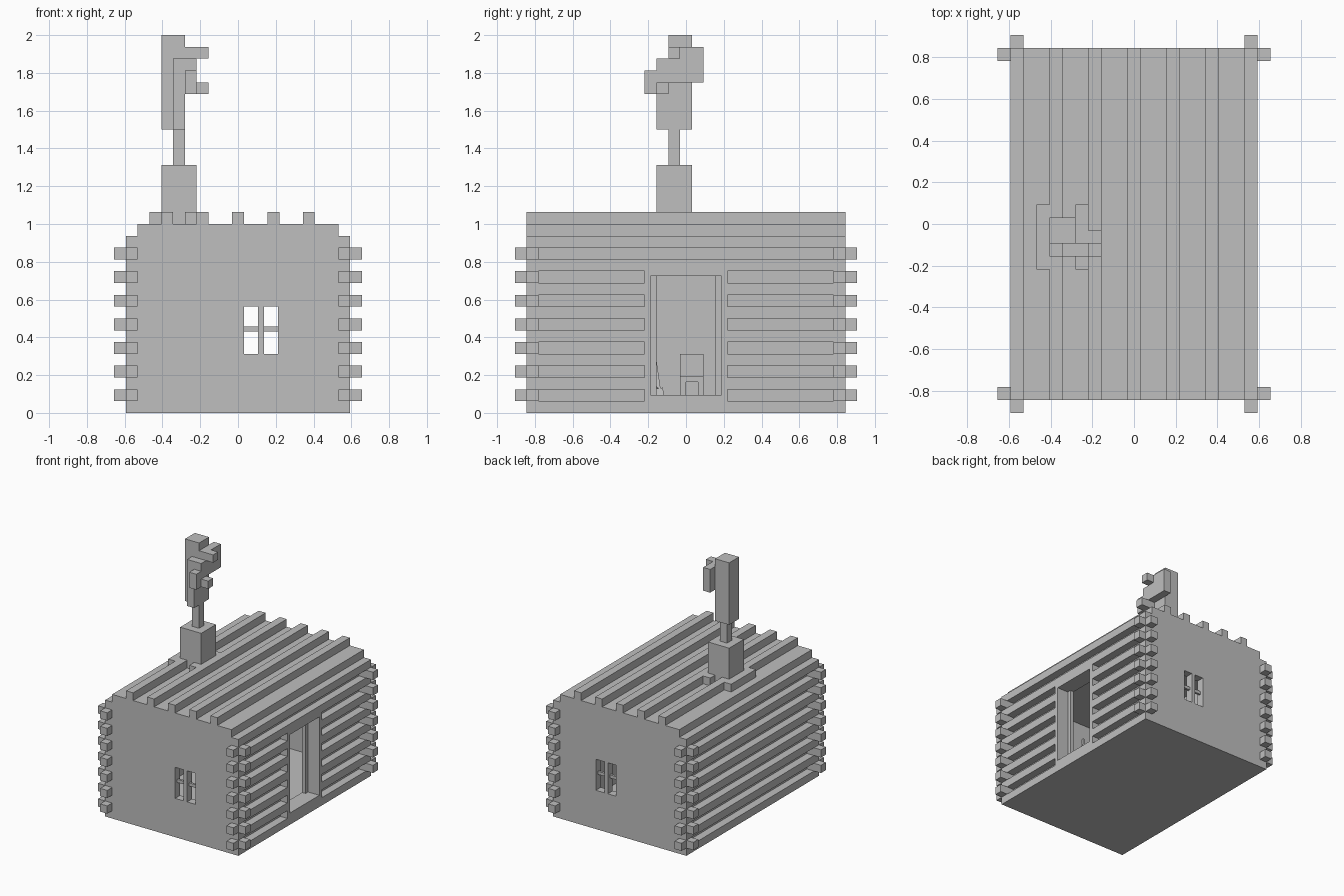
import bpy, bmesh
from mathutils import Matrix, Vector

U = 0.0625  # one building block

cube = bpy.data.objects.get("Cube")
if cube:
    bpy.data.objects.remove(cube, do_unlink=True)

grey = bpy.data.materials.new("plain grey")
grey.use_nodes = True
colour = (0.52, 0.52, 0.52, 1)
grey.diffuse_color = colour
grey.node_tree.nodes["Principled BSDF"].inputs["Base Color"].default_value = colour


def finish(name, bm):
    bmesh.ops.recalc_face_normals(bm, faces=bm.faces)
    mesh = bpy.data.meshes.new(name)
    bm.to_mesh(mesh)
    bm.free()
    mesh.materials.append(grey)
    ob = bpy.data.objects.new(name, mesh)
    bpy.context.collection.objects.link(ob)
    return ob


def blocks(name, boxes):
    """One object from boxes given as (x0, x1, y0, y1, z0, z1) in block units."""
    bm = bmesh.new()
    for x0, x1, y0, y1, z0, z1 in boxes:
        size = Matrix.Diagonal((x1 - x0, y1 - y0, z1 - z0, 1))
        centre = Vector((x0 + x1, y0 + y1, z0 + z1)) / 2
        bmesh.ops.create_cube(bm, size=1, matrix=Matrix.Scale(U, 4) @ Matrix.Translation(centre) @ size)
    return finish(name, bm)


def mirrored(s, a, b):
    """Range from a to b, flipped when s is negative."""
    return (a, b) if s > 0 else (-b, -a)


# Floor slab and roof slab
blocks("floor", [(-9.5, 9.5, -13.5, 13.5, 0, 1)])
blocks("roof_slab", [(-8.5, 8.5, -12.5, 12.5, 15, 16)])

# Gable walls with stepped shoulders and a two-pane window each
profile = [(-9.5, 1), (9.5, 1), (9.5, 15), (8.5, 15), (8.5, 16), (-8.5, 16), (-8.5, 15), (-9.5, 15)]
cutter = blocks("window_cutter", [(0.5, 1.7, -20, 20, 5, 9), (2.2, 3.4, -20, 20, 5, 9)])
cutter.hide_render = True
cutter.hide_viewport = True
for s, name in ((-1, "front"), (1, "back")):
    bm = bmesh.new()
    y0, y1 = mirrored(s, 12.5, 13.5)
    face = bm.faces.new([bm.verts.new((x * U, y0 * U, z * U)) for x, z in profile])
    out = bmesh.ops.extrude_face_region(bm, geom=[face])
    moved = [v for v in out["geom"] if isinstance(v, bmesh.types.BMVert)]
    bmesh.ops.translate(bm, verts=moved, vec=(0, (y1 - y0) * U, 0))
    wall = finish(name + "_wall", bm)
    cut = wall.modifiers.new("window", "BOOLEAN")
    cut.object = cutter
    cut.solver = "EXACT"
    blocks(name + "_window_bar", [(0.5, 3.4, *mirrored(s, 12.8, 13.1), 6.9, 7.3)])

# Side walls: recessed boards with protruding logs, opening on the left side
DOOR, HEAD = 3.5, 12.1
for s, name in ((-1, "right"), (1, "left")):
    core, logs = [], []
    for row in range(1, 15):
        spans = [(-12.5, 12.5)]
        if s > 0 and row < 12:
            spans = [(-12.5, -DOOR), (DOOR, 12.5)]
        for a, b in spans:
            if row % 2 == 0:
                logs.append((*mirrored(s, 7.5, 9.5), a, b, row, row + 1))
    for a, b in ([(-12.5, -DOOR), (DOOR, 12.5)] if s > 0 else [(-12.5, 12.5)]):
        core.append((*mirrored(s, 7.5, 8.5), a, b, 1, 15))
    if s > 0:
        core.append((7.5, 8.5, -DOOR, DOOR, HEAD, 15))
    blocks(name + "_wall", core)
    blocks(name + "_logs", logs)

# Crossed log ends at the four corners
ends = []
for sx in (-1, 1):
    for sy in (-1, 1):
        for row in range(1, 14, 2):
            ends.append((*mirrored(sx, 9.5, 10.5), *mirrored(sy, 12.5, 13.5), row, row + 1))
            ends.append((*mirrored(sx, 8.5, 9.5), *mirrored(sy, 13.5, 14.5), row, row + 1))
blocks("log_ends", ends)

# Door frame with narrow inner stops
frame = [(7.4, 9.5, -3.5, 3.5, 1, 1.5), (7.4, 9.5, -3.5, 3.5, 11.6, HEAD)]
for s in (-1, 1):
    frame.append((7.4, 9.5, *mirrored(s, 3, 3.5), 1.5, 11.6))
    frame.append((7.4, 7.9, *mirrored(s, 2.5, 3), 1.5, 11.6))
blocks("door_frame", frame)

# Roof battens
blocks("roof_battens", [(c - 0.5, c + 0.5, -13.5, 13.5, 16, 17) for c in range(-6, 7, 3)])

# Chimney with collar strips
blocks("chimney_collar", [(x, x + 1, -3.5, 1.5, 16, 17) for x in (-7.5, -4.5)])
blocks("chimney", [(-6.5, -3.5, -2.5, 0.5, 16, 21)])

# Blocky smoke plume
blocks("smoke", [
    (-5.5, -4.5, -1.5, -0.5, 21, 24),
    (-6.5, -4.5, -1.5, 0.5, 24, 27),
    (-5.5, -4.5, -2.5, -1.5, 24, 27),
    (-6.5, -4.5, -1.5, 0.5, 27, 32),
    (-4.5, -3.5, -1.5, 1.5, 28, 31),
    (-3.5, -2.5, -1.5, -0.5, 30, 31),
    (-5.5, -3.5, -2.5, -1.5, 28, 30),
    (-4.5, -3.5, -3.5, -2.5, 27, 29),
    (-5.5, -2.5, -2.5, -1.5, 27, 28),
])

# Small chair in the room
chair = [(-3, -1, -0.5, 1.5, 2.6, 3.1), (-3, -2.5, -0.5, 1.5, 3.1, 5)]
chair += [(x, x + 0.5, y, y + 0.5, 1, 2.6) for x in (-3, -1.5) for y in (-0.5, 1)]
blocks("chair", chair)

# Shovel leaning inside the doorway
shovel = blocks("shovel", [(-0.15, 0.15, -0.15, 0.15, 0.8, 4.6), (-0.08, 0.08, -0.35, 0.35, 0, 0.8)])
shovel.location = (6.5 * U, -2.2 * U, 1.3 * U)
shovel.rotation_euler = (0.14, -0.2, 0)
